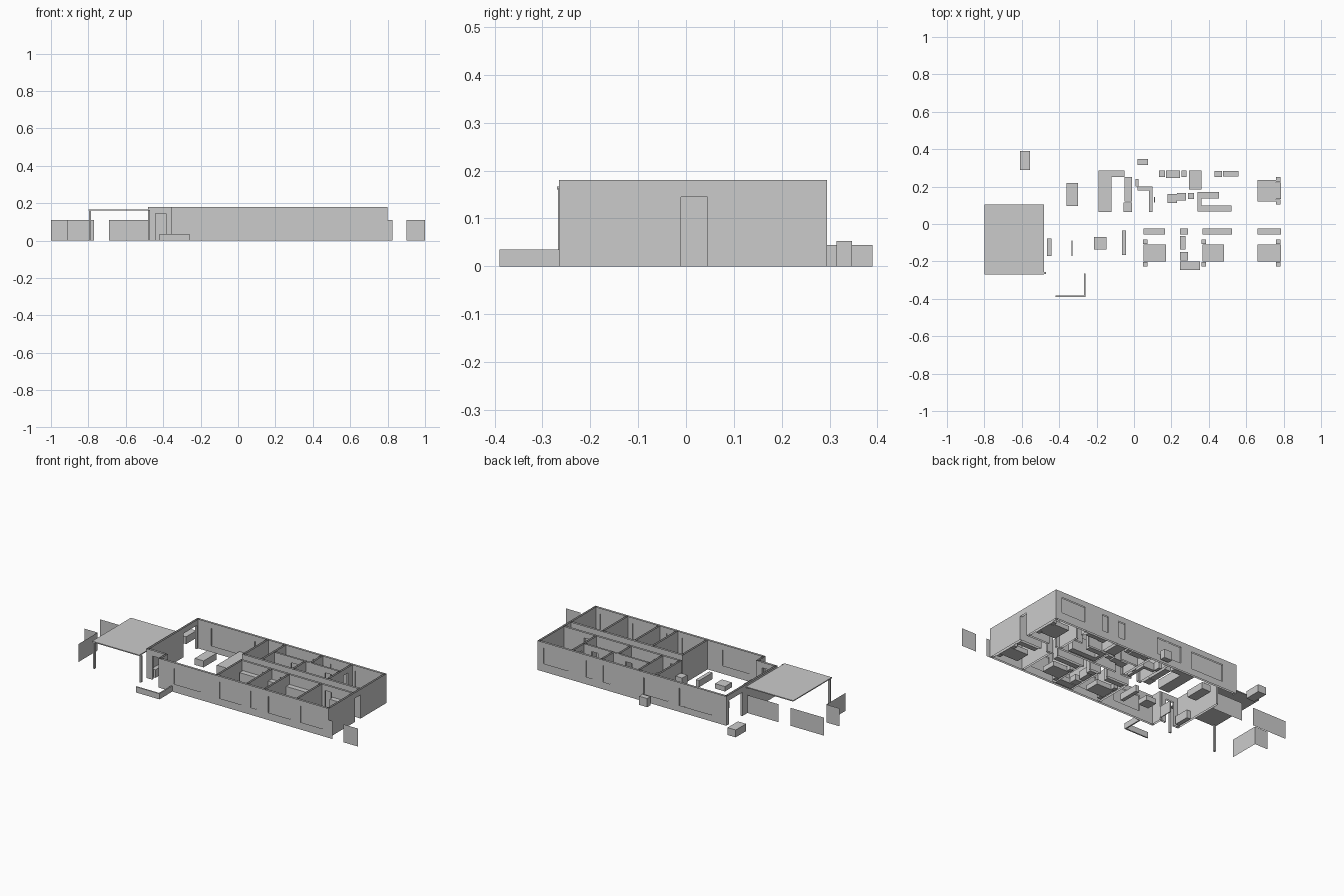
import bpy, bmesh

H, T = 0.18, 0.012      # wall height, wall thickness
HEAD = 0.145            # door / window head height


def finish(name, bm):
    bmesh.ops.remove_doubles(bm, verts=bm.verts, dist=1e-5)
    me = bpy.data.meshes.new(name)
    bm.to_mesh(me)
    bm.free()
    ob = bpy.data.objects.new(name, me)
    bpy.context.collection.objects.link(ob)
    return ob


def quad(bm, pts):
    bm.faces.new([bm.verts.new(p) for p in pts])


def box(name, x0, x1, y0, y1, z1, z0=0.0):
    bm = bmesh.new()
    bmesh.ops.create_cube(bm, size=1)
    for v in bm.verts:
        v.co = (x1 if v.co.x > 0 else x0, y1 if v.co.y > 0 else y0,
                z1 if v.co.z > 0 else z0)
    return finish(name, bm)


def panel(bm, axis, c, a, b, z0, z1, flip=False):
    """Upright rectangle running along axis at offset c."""
    pts = [(a, z0), (b, z0), (b, z1), (a, z1)]
    if flip:
        pts.reverse()
    quad(bm, [(s, c, z) if axis == 'x' else (c, s, z) for s, z in pts])


def wall(name, axis, c, a, b, openings=(), t=T):
    """Two-skin wall, open on top; openings are (start, end, sill), sill 0 = doorway."""
    bm = bmesh.new()
    cross = 'y' if axis == 'x' else 'x'
    for side in (0, 1):
        o = c + t * side
        flip = (side == 1) == (axis == 'x')
        s = a
        for p, q, sill in sorted(openings):
            panel(bm, axis, o, s, p, 0, H, flip)
            panel(bm, axis, o, p, q, HEAD, H, flip)
            if sill:
                panel(bm, axis, o, p, q, 0, sill, flip)
            s = q
        panel(bm, axis, o, s, b, 0, H, flip)
    for end in (a, b):
        panel(bm, cross, end, c, c + t, 0, H)
    for p, q, sill in openings:
        for jamb in (p, q):
            panel(bm, cross, jamb, c, c + t, sill, HEAD)
        if sill:                                   # glass pane
            panel(bm, axis, c + t / 2, p, q, sill, HEAD)
    return finish(name, bm)


# Outer walls with windows and doors
wall("front_wall", 'x', -0.265, -0.355, 0.80,
     [(-0.25, -0.07, .05), (.06, .205, .045), (.27, .31, .045), (.39, .54, .045), (.61, .76, .045)])
wall("back_wall", 'x', 0.295 - T, -0.48, 0.80,
     [(-.38, -.16, .04), (-.085, .08, .045), (.31, .357, .045), (.43, .472, .045), (.595, .76, .05)])
wall("left_wall", 'y', -0.48, -0.20, 0.295, [(.14, .27, 0)])
wall("right_wall", 'y', 0.80 - T, -0.265, 0.295, [(-.01, .045, 0)])
wall("entry_wall", 'x', -0.20, -0.48, -0.355, [(-.44, -.385, 0)])
wall("entry_return_wall", 'y', -0.355, -0.265, -0.19)

# Corridor walls with doorways
wall("corridor_front_wall", 'x', -0.022, 0.03, 0.79,
     [(.18, .225, 0), (.30, .345, 0), (.53, .565, 0), (.605, .65, 0)])
wall("corridor_back_wall", 'x', 0.046, -0.005, 0.79,
     [(.02, .065, 0), (.135, .175, 0), (.60, .65, 0)])

# Front room partitions
for i, x in enumerate((0.03, 0.233, 0.354, 0.572)):
    wall(f"front_partition_{i}", 'y', x, -0.255, -0.02)

# Back room partitions
for i, (x, a, b) in enumerate(((-.005, .055, .285), (.115, .055, .285), (.33, .055, .175),
                               (.365, .175, .285), (.565, .055, .285))):
    doors = [(.2, .24, 0)] if i == 4 else []
    wall(f"back_partition_{i}", 'y', x, a, b, doors)
wall("back_cross_wall", 'x', 0.17, 0.125, 0.57, [(.24, .285, 0), (.47, .515, 0)], 0.01)

# Carport
box("carport_roof", -0.80, -0.48, -0.27, 0.105, 0.167, 0.161)
for i, x in enumerate((-0.797, -0.482)):
    box(f"carport_post_{i}", x, x + 0.012, -0.268, -0.256, 0.163)

# Single-sheet fences
for i, (axis, c, a, b) in enumerate((('x', .09, -1.0, -.77), ('x', .09, -.69, -.48),
                                     ('x', -.06, -1.0, -.91), ('y', -.91, -.245, -.06),
                                     ('x', -.265, .80, .825), ('x', -.265, .90, 1.0))):
    bm = bmesh.new()
    panel(bm, axis, c, a, b, 0, 0.11)
    finish(f"fence_{i}", bm)

# Low garden wall and outdoor boxes
box("garden_wall_front", -0.42, -0.26, -0.39, -0.382, 0.035)
box("garden_wall_side", -0.268, -0.26, -0.382, -0.265, 0.035)
box("storage_box", -0.61, -0.555, 0.29, 0.39, 0.045)
box("outdoor_unit", 0.02, 0.075, 0.315, 0.347, 0.053)


# Beds: mattress, headboard strip and pillows
def bed(name, x0, x1, yc, head_x0, head_x1):
    box(name + "_mattress", x0, x1, yc - 0.045, yc + 0.045, 0.03)
    for k, s in enumerate((-1, 1)):
        box(f"{name}_bedside_{k}", head_x0, head_x1,
            *sorted((yc + s * 0.047, yc + s * 0.073)), 0.03)
        box(f"{name}_pillow_{k}", head_x0 + 0.004, head_x1 - 0.002,
            yc + s * 0.022 - 0.017, yc + s * 0.022 + 0.017, 0.036, 0.03)


bed("bed_a", 0.05, 0.17, -0.155, 0.048, 0.072)
bed("bed_b", 0.365, 0.48, -0.155, 0.362, 0.386)
bed("bed_c", 0.66, 0.785, -0.155, 0.76, 0.784)
bed("main_bed", 0.66, 0.785, 0.178, 0.76, 0.784)
box("main_bed_side", 0.66, 0.76, 0.12, 0.235, 0.028)

# Wardrobes along the corridor
for i, (a, b) in enumerate(((.05, .165), (.245, .29), (.365, .525), (.66, .785))):
    box(f"wardrobe_{i}", a, b, -0.057, -0.025, 0.12)

# Remaining furniture: name, x range, y range, height
for name, x0, x1, y0, y1, h in (
        ("sofa", -.36, -.30, .095, .22, .04),
        ("kitchen_back_counter", -.12, -.05, .25, .285, .055),
        ("kitchen_side_counter", -.19, -.12, .065, .285, .055),
        ("kitchen_wall_counter", -.05, -.01, .12, .25, .055),
        ("fridge", -.055, -.01, .065, .115, .11),
        ("pantry_shelf", .007, .025, .20, .24, .05),
        ("desk_back", .02, .10, .18, .20, .045),
        ("desk_side", .08, .10, .065, .18, .045),
        ("wall_screen", .107, .113, .115, .145, .10),
        ("laundry_tub", .135, .165, .25, .285, .055),
        ("washer", .17, .245, .245, .285, .055),
        ("linen_unit", .255, .28, .25, .285, .055),
        ("bathtub", .295, .36, .185, .285, .035),
        ("vanity_left", .18, .23, .112, .16, .05),
        ("vanity_right", .23, .278, .125, .165, .05),
        ("toilet", .288, .32, .135, .165, .035),
        ("robe_top", .36, .455, .137, .17, .09),
        ("robe_bottom", .36, .52, .066, .10, .09),
        ("robe_side", .34, .36, .066, .17, .09),
        ("ensuite_toilet", .43, .47, .25, .283, .035),
        ("ensuite_vanity", .475, .56, .255, .283, .05),
        ("bath_vanity", .245, .275, -.135, -.065, .05),
        ("bath_toilet", .245, .29, -.195, -.15, .035),
        ("shower_base", .245, .353, -.245, -.20, .03),
        ("entry_cabinet", -.465, -.44, -.172, -.077, .05),
        ("screen", -.334, -.329, -.17, -.087, .07),
        ("coffee_table", -.215, -.147, -.137, -.07, .03),
        ("long_cabinet", -.065, -.042, -.165, -.035, .04)):
    box(name, x0, x1, y0, y1, h)
